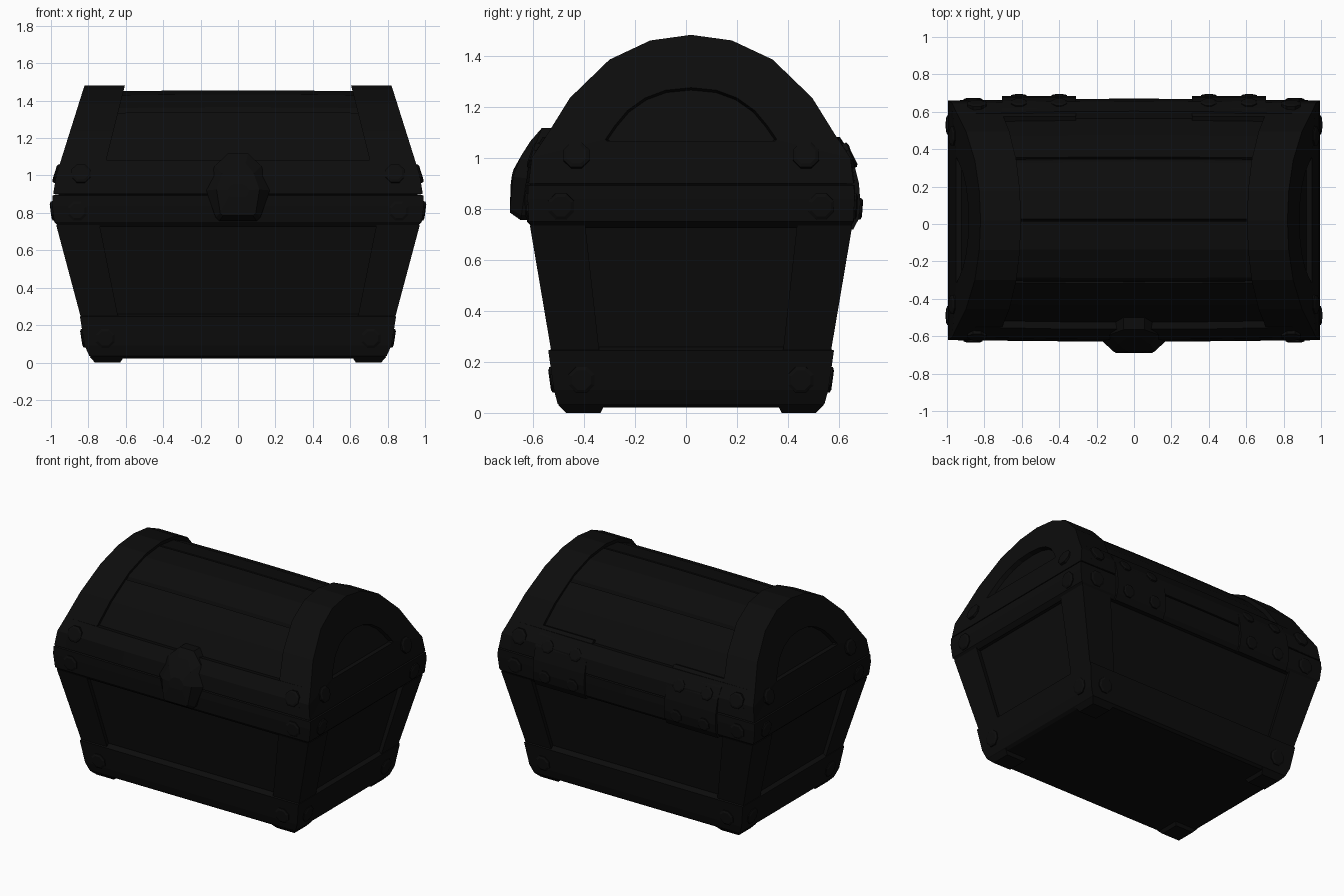
import bpy, bmesh, math
from mathutils import Vector

if "Cube" in bpy.data.objects:
    bpy.data.objects.remove(bpy.data.objects["Cube"])

CY = 0.02  # the box is centred slightly behind the origin (lock sticks out in front)
black = bpy.data.materials.new("black_paint")
black.diffuse_color = (0.0037, 0.0037, 0.0037, 1)
black.use_nodes = True
black.node_tree.nodes["Principled BSDF"].inputs["Base Color"].default_value = black.diffuse_color


def finish(bm, name):
    bmesh.ops.remove_doubles(bm, verts=bm.verts, dist=0.0002)
    bmesh.ops.recalc_face_normals(bm, faces=bm.faces)
    me = bpy.data.meshes.new(name)
    bm.to_mesh(me)
    bm.free()
    me.materials.append(black)
    ob = bpy.data.objects.new(name, me)
    ob.location.y = CY
    bpy.context.collection.objects.link(ob)
    return ob


def loft(name, rings):
    """Skin a row of closed rings and cap both ends."""
    bm = bmesh.new()
    vs = [[bm.verts.new(p) for p in r] for r in rings]
    n = len(vs[0])
    for a, b in zip(vs, vs[1:]):
        for i in range(n):
            j = (i + 1) % n
            bm.faces.new((a[i], a[j], b[j], b[i]))
    bm.faces.new(vs[0])
    bm.faces.new(vs[-1])
    return finish(bm, name)


def lerp(a, b, t):
    return a + (b - a) * t


def rect(x, y, z, bulge=0.0):
    return [(-x, -y, z), (0, -y - bulge, z), (x, -y, z), (x, 0, z),
            (x, y, z), (0, y + bulge, z), (-x, y, z), (-x, 0, z)]


def rivet(p, normal, r=0.055, h=0.012):
    n = Vector(normal).normalized()
    q = n.to_track_quat('Z', 'Y')
    rings = [[Vector(p) + q @ Vector((s * math.cos(a), s * math.sin(a), k))
              for a in [math.pi * (i + .5) / 4 for i in range(8)]]
             for s, k in ((r, -0.02), (r, h * .5), (r * .75, h))]
    loft("rivet", rings)


# Lower box: recessed panels, base skirt and rim
loft("box_panels", [rect(.77, .49, .022), rect(.815, .518, .25), rect(.94, .60, .76)])
loft("base_skirt", [rect(.775, .505, .022), rect(.795, .523, .035), rect(.82, .538, .09),
                    rect(.845, .56, .245), rect(.81, .515, .262)])
loft("box_rim", [rect(.955, .62, .725), rect(.982, .637, .75, .006), rect(.994, .641, .84, .01),
                 rect(.992, .639, .892, .01), rect(.975, .622, .898, .01)])

# Corner posts and feet
for sx in (-1, 1):
    for sy in (-1, 1):
        rings = []
        for t in (0, 1):
            X, Y = lerp(.84, .972, t), lerp(.548, .632, t)
            xi, yi, z = lerp(.64, .74, t), lerp(.36, .415, t), lerp(.24, .735, t)
            d = .05
            rings.append([(sx * a, sy * b, z) for a, b in
                          ((X, Y), (xi, Y), (xi + .01, Y - d), (X - d, Y - d), (X - d, yi + .01), (X, yi))])
        loft("corner_post", rings)
        loft("foot", [[(sx * a, sy * b, z) for a, b in ((x0, y0), (x1, y0), (x1, y1), (x0, y1))]
                      for z, x0, x1, y0, y1 in ((0, .63, .765, .355, .49), (.03, .61, .793, .34, .52))])

# Lid cross-section, half of it as (distance from centre, height)
HALF = [(.637, .9), (.625, 1.0), (.565, 1.09), (.475, 1.235), (.32, 1.385), (.16, 1.46), (0, 1.482)]
MOON = [(.33, 1.066), (.336, 1.072), (.30, 1.125), (.25, 1.185), (.18, 1.235), (.10, 1.265), (0, 1.275)]


def full(half):
    return [(-u, z) for u, z in half] + [(u, z) for u, z in reversed(half[:-1])]


def x_out(z):
    return .988 - .315 * max(0, z - .95)


def x_in(z):
    return .605 + (1.48 - z) * .25


# Lid end bands with a half-moon recess in each end
for s in (-1, 1):
    prof, moon = full(HALF), full(MOON)
    inner = [(u * .88, z if z < .95 else z - .06) for u, z in prof]
    loft("lid_end_band", [
        [(s * (x_in(z) + .01), u, z) for u, z in inner],
        [(s * x_in(z), u, z) for u, z in prof],
        [(s * x_out(z), u, z) for u, z in prof],
        [(s * x_out(z), u, z) for u, z in moon],
        [(s * (x_out(z) - .03), u * .97, 1.08 + (z - 1.08) * .95) for u, z in moon]])

# Lid planks: slightly lower arch with grooves between planks
plank = [(.60, .92), (.585, 1.0), (.535, 1.08), (.448, 1.215), (.334, 1.334), (.325, 1.325), (.316, 1.348),
         (.305, 1.36), (.155, 1.428), (.006, 1.449), (0, 1.438)]
rings = []
for x in (-.80, -.6, -.3, 0, .3, .6, .80):
    k = 1 + .012 * (1 - (x / .7) ** 2)
    rings.append([(x, u * k, .92 + (z - .92) * k) for u, z in full(plank)])
loft("lid_planks", rings)

# Lid front and back rails
for s in (-1, 1):
    rings = []
    for x in (-.9, -.45, 0, .45, .9):
        b = .012 * (1 - (x / .9) ** 2)
        rings.append([(x, s * (u + b), z) for u, z in
                      ((.637, .902), (.625, 1.0), (.571, 1.082), (.50, 1.07))] + [(x, s * .5, .902)])
    loft("lid_rail", rings)

# Hidden filler that closes the joint between lid and box
loft("joint_core", [rect(.96, .61, .88), rect(.96, .61, .93)])

# Lock: faceted plate bulging forwards
outline = [(.055, 1.117), (.125, 1.05), (.17, .92), (.12, .775), (.10, .757)]
out_y = [-.585, -.61, -.645, -.665, -.67]
face = [(.04, 1.065), (.085, 1.01), (.115, .925), (.095, .80), (.08, .785)]
face_y = [-.63, -.665, -.698, -.71, -.71]


def lock_ring(pts, ys):
    r = [(x, y, z) for (x, z), y in zip(pts, ys)]
    return r + [(-x, y, z) for x, y, z in reversed(r)]


loft("lock_plate", [lock_ring(outline, [-.5] * 5), lock_ring(outline, out_y), lock_ring(face, face_y),
                    lock_ring([(x * .5, .92 + (z - .92) * .25) for x, z in face], [-.695, -.7, -.704, -.708, -.708])])

# Hinges on the back
hinge = [(.555, 1.10), (.60, 1.05), (.637, .985), (.658, .90), (.664, .82), (.657, .76), (.635, .718),
         (.56, .73), (.50, 1.08)]
for s in (-1, 1):
    loft("hinge", [[(s * x, y, z) for y, z in hinge] for x in (.31, .705)])
    for x in (.40, .615):
        rivet((s * x, .627, 1.0), (0, 1, .5), .045)
        rivet((s * x, .662, .80), (0, 1, -.08), .045, .01)

# Rivets on all four sides
for sx in (-1, 1):
    for sy in (-1, 1):
        rivet((sx * .84, sy * .620, 1.01), (0, sy, .35))
        rivet((sx * .86, sy * .640, .81), (0, sy, -.05))
        rivet((sx * .71, sy * .543, .13), (0, sy, -.14))
        rivet((sx * x_out(1.01), sy * .45, 1.01), (sx, 0, .315))
        rivet((sx * .990, sy * .51, .81), (sx, 0, -.13))
        rivet((sx * .826, sy * .43, .13), (sx, 0, -.16))
